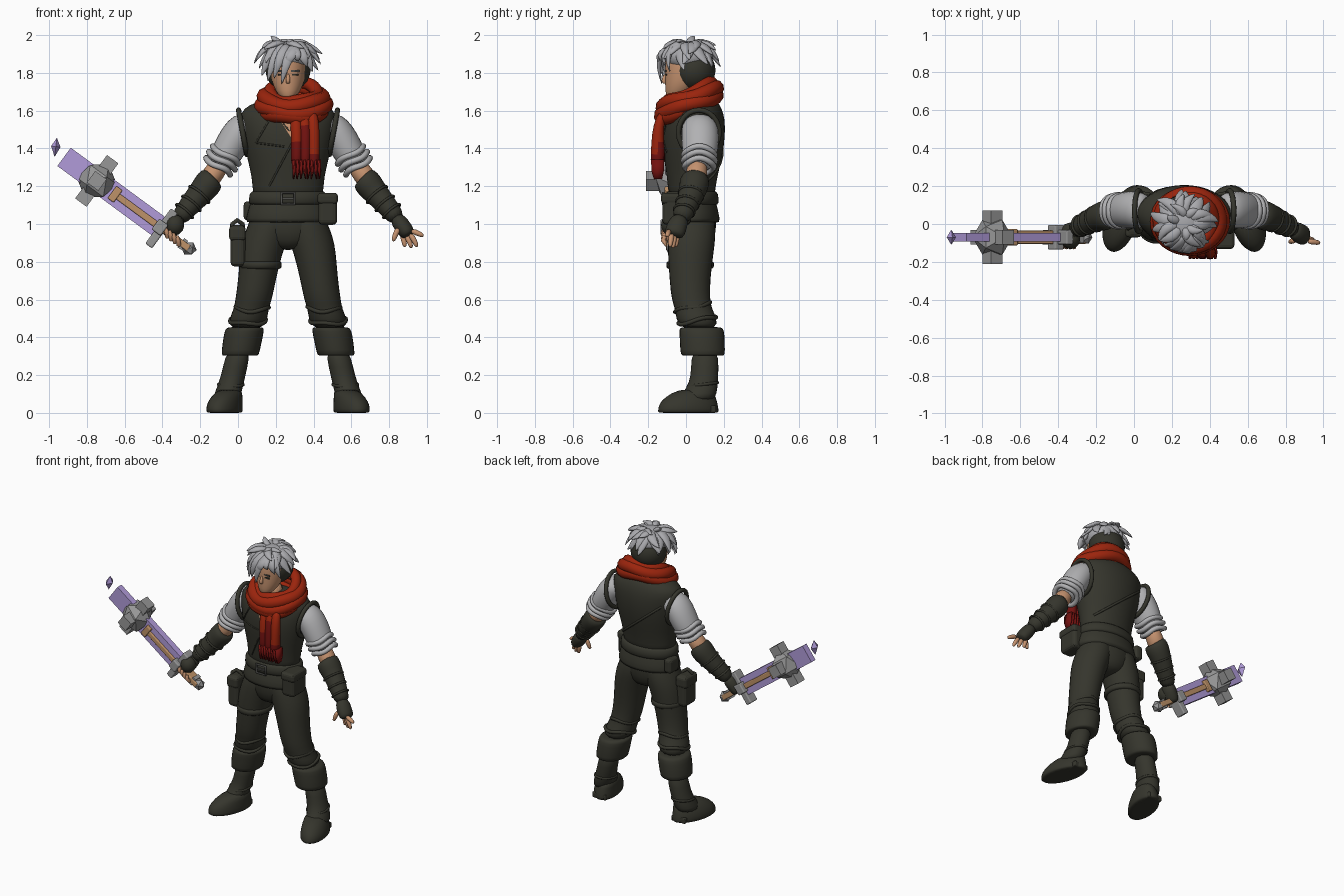
import bpy, bmesh, math, random
from math import sin, cos, pi
from mathutils import Vector, Matrix
from mathutils.bvhtree import BVHTree

if "Cube" in bpy.data.objects:
    bpy.data.objects.remove(bpy.data.objects["Cube"])
random.seed(4)
CX = 0.265  # body centre line


def material(name, r, g, b):
    m = bpy.data.materials.new(name)
    m.use_nodes = True
    m.diffuse_color = (r, g, b, 1)
    m.node_tree.nodes["Principled BSDF"].inputs["Base Color"].default_value = (r, g, b, 1)
    return m


OLIVE = material("dark olive cloth", .036, .036, .026)
SKIN = material("skin", .56, .29, .16)
SHIRT = material("light grey shirt", .44, .44, .45)
HAIR = material("silver hair", .40, .40, .42)
RED = material("red wool", .33, .018, .004)
DARKRED = material("dark red wool", .17, .006, .005)
PURPLE = material("purple blade", .44, .33, .70)
BROWN = material("tan wood", .52, .29, .14)
STONE = material("stone grey", .31, .31, .31)
IRON = material("dark iron", .075, .075, .07)


def finish(bm, name, mat, smooth=True):
    bmesh.ops.recalc_face_normals(bm, faces=bm.faces)
    me = bpy.data.meshes.new(name)
    bm.to_mesh(me)
    bm.free()
    me.materials.append(mat)
    for p in me.polygons:
        p.use_smooth = smooth
    ob = bpy.data.objects.new(name, me)
    bpy.context.collection.objects.link(ob)
    return ob


def tube(name, mat, pts, s=1, n=14, ref=(0, 1, 0), flat=False, subdiv=1):
    """Loft ellipses (offset from centre line, y, z, rx, ry) along a path."""
    bm = bmesh.new()
    ref = Vector(ref)
    cen = [Vector((CX + s * p[0], p[1], p[2])) for p in pts]
    rings = []
    for i, p in enumerate(pts):
        t = (cen[min(i + 1, len(pts) - 1)] - cen[max(i - 1, 0)]).normalized()
        if flat:
            t = Vector((0, 0, 1))
        u = ref.cross(t).normalized()
        v = t.cross(u)
        rings.append([bm.verts.new(cen[i] + u * p[3] * cos(a) + v * p[4] * sin(a))
                      for a in (2 * pi * k / n for k in range(n))])
    for a, b in zip(rings, rings[1:]):
        for k in range(n):
            bm.faces.new((a[k], a[(k + 1) % n], b[(k + 1) % n], b[k]))
    bm.faces.new(rings[0])
    bm.faces.new(rings[-1])
    ob = finish(bm, name, mat)
    if subdiv:
        ob.modifiers.new("Smooth", 'SUBSURF').levels = subdiv
        ob.modifiers["Smooth"].render_levels = subdiv
    return ob


def box(name, mat, c, size, bevel=0, M=Matrix()):
    bm = bmesh.new()
    bmesh.ops.create_cube(bm, size=1, matrix=M @ Matrix.Translation(c) @ Matrix.Diagonal((*size, 1)))
    ob = finish(bm, name, mat, False)
    if bevel:
        b = ob.modifiers.new("Bevel", 'BEVEL')
        b.width, b.segments = bevel, 3


def ball(name, mat, c, r, M=Matrix(), sub=3, smooth=True):
    bm = bmesh.new()
    bmesh.ops.create_icosphere(bm, subdivisions=sub, radius=1,
                               matrix=M @ Matrix.Translation(c) @ Matrix.Diagonal((*r, 1)))
    finish(bm, name, mat, smooth)


def cord(name, mat, pts, r, loop=False):
    cu = bpy.data.curves.new(name, 'CURVE')
    cu.dimensions, cu.bevel_depth, cu.bevel_resolution = '3D', r, 3
    sp = cu.splines.new('POLY')
    sp.points.add(len(pts) - 1)
    for q, p in zip(sp.points, pts):
        q.co = (*p, 1)
    sp.use_cyclic_u, sp.use_smooth = loop, True
    cu.materials.append(mat)
    bpy.context.collection.objects.link(bpy.data.objects.new(name, cu))


def ellipse(c, rx, ry, slope=0, wobble=0, n=32):
    return [(c[0] + rx * cos(a), c[1] + ry * sin(a), c[2] + slope * sin(a) + wobble * sin(3 * a + c[2] * 40))
            for a in (2 * pi * k / n for k in range(n))]


# Torso: trousers seat, vest, jacket hem and belt
tube("trouser_seat", OLIVE, [(0, .03, .86, .06, .08), (0, .03, .91, .17, .122), (0, .03, 1.0, .215, .14),
                             (0, .03, 1.14, .2, .125)], flat=True)
vest = tube("vest", OLIVE, [(0, .03, 1.1, .195, .125), (0, .03, 1.2, .185, .125), (0, .035, 1.3, .205, .145),
                            (0, .04, 1.42, .235, .165), (0, .045, 1.52, .25, .165), (0, .055, 1.59, .258, .145),
                            (0, .06, 1.63, .21, .12), (0, .06, 1.66, .13, .1)], n=24, flat=True)
tube("jacket_hem", OLIVE, [(0, .03, 1.0, .225, .15), (0, .03, 1.02, .228, .152), (0, .03, 1.1, .205, .135),
                           (0, .03, 1.15, .19, .12)], n=24, flat=True)
tube("belt", OLIVE, [(0, .03, z, .2 + e, .135 + e) for z, e in ((1.1, 0), (1.105, .012), (1.17, .006), (1.175, -.01))],
     n=24, flat=True)
cord("buckle", IRON, [(CX + a * .035, -.12, 1.135 + b * .03) for a, b in ((-1, -1), (1, -1), (1, 1), (-1, 1))], .008, True)
box("buckle_prong", IRON, (CX, -.12, 1.135), (.06, .012, .01))

# Vest details laid on its surface
bpy.context.view_layer.update()
tree = BVHTree.FromObject(vest, bpy.context.evaluated_depsgraph_get())


def on_vest(d, z, side=-1, lift=.004):
    return tree.ray_cast(Vector((CX + d, side, z)), Vector((0, -side, 0)))[0] + Vector((0, side * lift, 0))


def seam(name, a, b, side=-1, r=.005):
    cord(name, OLIVE, [on_vest(a[0] + (b[0] - a[0]) * k / 8, a[1] + (b[1] - a[1]) * k / 8, side, 0) for k in range(9)], r)


seam("front_closure", (.07, 1.52), (-.1, 1.2))
seam("lapel_edge", (-.04, 1.55), (.1, 1.38))
seam("lapel_outer_edge", (-.1, 1.55), (-.17, 1.43))
seam("lapel_lower_edge", (-.17, 1.43), (-.02, 1.41))
seam("back_strap", (-.18, 1.5), (.16, 1.22), 1, .008)
bm = bmesh.new()
bm.faces.new([bm.verts.new(on_vest(d, z, lift=.009)) for d, z in ((-.05, 1.56), (.018, 1.455), (.045, 1.51), (.06, 1.56))])
finish(bm, "open_collar_skin", SKIN)

for s, side in ((-1, "right"), (1, "left")):
    # Legs, turned-up cuffs and boots
    tube(side + "_trouser_leg", OLIVE, [(.08, .03, 1.09, .1, .11), (.095, .03, 1.0, .118, .13), (.117, .03, .93, .125, .13),
         (.142, .025, .85, .115, .125), (.165, .02, .7, .102, .11), (.182, .025, .6, .1, .105), (.195, .04, .55, .094, .1),
         (.21, .055, .5, .105, .112), (.222, .07, .44, .09, .1)], s, flat=True)
    for z, d, y, r in ((.49, .212, .06, .095), (.56, .19, .035, .088)):
        cord(side + "_trouser_fold", OLIVE, ellipse((CX + s * d, y, z), r, r + .005, .02, .006), .011, True)
    tube(side + "_trouser_cuff", OLIVE, [(.222, .08, .455, .085, .1), (.228, .08, .45, .105, .12), (.235, .085, .42, .108, .123),
         (.252, .088, .32, .104, .122), (.255, .09, .3, .1, .118), (.255, .09, .305, .06, .07)], s, flat=True)
    tube(side + "_boot_shaft", OLIVE, [(.26, .1, .34, .066, .074), (.28, .1, .24, .066, .074), (.3, .095, .16, .068, .077),
         (.32, .07, .1, .074, .095), (.33, .05, .06, .07, .1)], s, flat=True)
    foot = tube(side + "_boot_foot", OLIVE, [(.339, .012, .0, .08, .155), (.339, .012, .002, .091, .164), (.339, .012, .04, .092, .16),
                (.332, .02, .08, .08, .14), (.315, .055, .13, .062, .09)], s, 20, flat=True)
    box(side + "_boot_heel", OLIVE, (CX + s * .312, .11, .02), (.11, .1, .04), .01)
    for v in foot.data.vertices:
        v.co.x -= s * v.co.y * .22
    cord(side + "_boot_strap", OLIVE, ellipse((CX + s * .303, .09, .15), .066, .078, .01), .008, True)
    # Arms
    tube(side + "_shirt_sleeve", SHIRT, [(.19, .07, 1.54, .06, .08), (.235, .072, 1.515, .085, .098), (.27, .075, 1.47, .09, .102),
         (.305, .075, 1.41, .088, .1), (.345, .07, 1.34, .082, .09), (.375, .062, 1.295, .06, .07)], s)
    for d, z, r in ((.33, 1.365, .082), (.35, 1.335, .083), (.37, 1.305, .077)):
        t = Vector((s * .5, 0, -.85)).to_track_quat('Z', 'Y').to_matrix()
        c = Vector((CX + s * d, .07, z))
        cord(side + "_rolled_sleeve", SHIRT, [c + t @ Vector(p) for p in ellipse((0, 0, 0), r, r, 0, .006)], .016, True)
    cord(side + "_armhole_edge", OLIVE, [(CX + s * (.24 + .022 * sin(a)), .068 + .108 * cos(a), 1.485 + .118 * sin(a))
                                       for a in (2 * pi * k / 24 for k in range(24))], .014, True)
    tube(side + "_elbow", SKIN, [(.35, .065, 1.33, .055, .055), (.4, .055, 1.26, .057, .06), (.44, .04, 1.2, .055, .055)], s)
    tube(side + "_gauntlet", OLIVE, [(.395, .05, 1.25, .05, .055), (.402, .05, 1.245, .073, .078), (.43, .042, 1.205, .077, .082),
         (.455, .035, 1.175, .07, .072), (.49, .02, 1.135, .064, .067), (.545, -.01, 1.07, .054, .057),
         (.585, -.03, 1.02, .045, .05)], s)
    for f in (.25, .6, .9):
        c = Vector((CX + s * (.44 + .12 * f), .04 - .055 * f, 1.19 - .135 * f))
        t = Vector((s * .62, -.2, -.75)).to_track_quat('Z', 'Y').to_matrix()
        cord(side + "_gauntlet_wrap", OLIVE, [c + t @ Vector(p) for p in ellipse((0, 0, 0), .069 - .017 * f, .071 - .017 * f)], .007, True)
    tube(side + "_palm", OLIVE, [(.57, -.025, 1.04, .04, .045), (.6, -.045, .995, .046, .055), (.63, -.06, .955, .044, .056),
                                 (.642, -.065, .935, .03, .045)], s)
    # Eyes and brows
    box(side + "_eye", OLIVE, (CX + s * .037, -.104, 1.79), (.034, .008, .01))
    box(side + "_brow", IRON, (CX + s * .038, -.106, 1.81), (.045, .008, .008))

# Fingers: spread on the left, wrapped round the grip on the right
for d, y, z, dx, dz in ((.65, -.09, .965, .07, -.03), (.645, -.075, .95, .04, -.075), (.625, -.06, .945, .03, -.075),
                        (.605, -.045, .945, .015, -.07), (.585, -.085, .98, -.03, -.075)):
    tube("left_finger", SKIN, [(d, y, z, .017, .017), (d + dx * .6, y - .006, z + dz * .5, .016, .016),
                               (d + dx, y - .01, z + dz, .011, .011)], 1, 8)
ball("right_fist", OLIVE, (-.335, -.08, .995), (.05, .052, .055))
for k in range(4):
    x, z = -.385 + k * .02, .975 - k * .014
    cord("right_finger", SKIN, [(x, -.112, z), (x + .008, -.122, z - .02), (x + .012, -.1, z - .045)], .012)

# Head and neck
tube("neck", SKIN, [(0, .04, 1.55, .07, .07), (0, .02, 1.72, .06, .065)], flat=True)
tube("head", SKIN, [(0, -.065, 1.658, .025, .028), (0, -.05, 1.68, .052, .058), (0, -.02, 1.735, .082, .092), (0, .0, 1.79, .094, .112),
                    (0, .01, 1.87, .1, .125), (0, .01, 1.94, .08, .1)], n=20, flat=True)
tube("nose", SKIN, [(0, -.108, 1.8, .008, .008), (0, -.122, 1.753, .014, .015), (0, -.11, 1.742, .01, .01)], n=8, flat=True)
box("mouth", IRON, (CX, -.1, 1.712), (.035, .008, .004))

# Hair: dark undercut, silver cap, swept spikes and a side-swept fringe
ball("undercut_hair", OLIVE, (CX, .042, 1.815), (.12, .115, .115))
ball("hair_cap", HAIR, (CX, .012, 1.888), (.12, .13, .082))


def lock(az, r, z_tip, w, lift, swirl):
    c, s_ = cos(az), sin(az)
    path = [(.02, 1.945, .012, w * .6, 0), (r * .55, 1.945 + lift, .02, w, 0), (r * .85, (1.93 + z_tip) / 2 + lift, .015, w * .75, swirl),
            (r, z_tip, .001, .001, swirl * 2.5)]
    tube("hair_lock", HAIR, [(c * q - s_ * e, .01 + s_ * q + c * e, z, a, b) for q, z, a, b, e in path], 1, 8, ref=(-s_, c, 0))


for count, r, z, w, lift in ((15, .168, 1.83, .04, .0), (10, .178, 1.88, .038, .01), (7, .155, 1.94, .033, .018), (5, .1, 1.985, .028, .02)):
    for k in range(count):
        az = 2 * pi * (k + random.uniform(-.35, .35)) / count + r * 20
        if z > 1.9 or sin(az) > -.75:
            lock(az, r * random.uniform(.88, 1.05), z + random.uniform(-.035, .025), w, lift, random.uniform(-.03, .03))
for a, b, z in ((0, -.075, 1.765), (.04, -.035, 1.735), (-.02, -.11, 1.75), (.05, -.01, 1.83), (-.05, -.14, 1.78), (.03, .055, 1.86),
                (.05, .1, 1.83), (.06, .13, 1.80)):
    y = -.15 * math.sqrt(1 - (b / .17) ** 2)
    tube("fringe_lock", HAIR, [(a, -.06, 1.955, .015, .02), (a * .6 + b * .4, y * .96, 1.905, .018, .034),
                               (a * .2 + b * .8, y, (1.9 + z) / 2, .012, .022), (b, y * .86, z, .001, .001)], 1, 8, ref=(1, 0, 0))

# Scarf: stacked loops, hanging tail and fringe
for rx, ry, z, y, r, sl in ((.125, .118, 1.695, .02, .034, .05), (.155, .14, 1.67, .02, .042, .045), (.172, .145, 1.63, .015, .04, .045),
                            (.15, .13, 1.6, .0, .04, .035)):
    cord("scarf_loop", RED, ellipse((CX + .03, y, z), rx, ry, sl, .008), r, True)
for k in range(3):
    d = .035 + k * .045
    tail = tube("scarf_tail", RED, [(d, -.12, 1.6, .03, .022), (d + .01, -.147, 1.52, .033, .03), (d + .012, -.15, 1.43, .033, .036),
                (d + .012, -.148, 1.37, .033, .04), (d + .01, -.145 - .006 * k, 1.3, .033, .036)], n=10)
    tail.data.materials.append(DARKRED)
    for p in tail.data.polygons:
        p.material_index = int(p.center.z < 1.4 or (k == 1 and p.center.z < 1.48))
for k in range(8):
    d = .03 + k * .019
    tube("scarf_fringe", DARKRED, [(d, -.15, 1.34, .011, .04), (d + .003, -.15, 1.28, .01, .038),
                                   (d + random.uniform(-.004, .008), -.148, 1.238, .004, .025)], n=6, subdiv=0)

# Pouches, holster and thigh strap
box("left_hip_pouch", OLIVE, (.475, -.05, 1.075), (.1, .15, .16), .025)
box("left_pouch_flap", OLIVE, (.475, -.052, 1.135), (.11, .16, .06), .02)
box("right_hip_pouch", OLIVE, (.06, .08, 1.07), (.06, .1, .1), .02)
box("thigh_holster", OLIVE, (-.0, .0, .885), (.08, .13, .22), .025)
box("holster_flap", OLIVE, (-.003, .0, .95), (.088, .14, .08), .02)
cord("holster_hanger", OLIVE, [(-.03, -.03, .95), (-.03, -.02, 1.0), (-.005, -.01, 1.02), (.025, 0, 1.0), (.03, .01, .94)], .012)
tube("thigh_strap", OLIVE, [(.147, .022, z, .115 + e, .128 + e) for z, e in ((.76, -.01), (.765, .002), (.8, .004), (.805, -.01))], -1, flat=True)

# Sword, built along its own x axis from pommel to tip
S = Matrix.Translation((-.26, -.07, .87)) @ Matrix.Rotation(math.radians(216.3), 4, 'Y')
box("sword_blade", PURPLE, (.5, 0, 0), (.64, .045, .12), 0, S)
box("sword_grip", BROWN, (.25, 0, 0), (.5, .07, .035), .006, S)
box("grip_collar", BROWN, (.485, 0, 0), (.04, .085, .08), .006, S)
ball("sword_pommel", STONE, (0, 0, 0), (.042, .04, .04), S, 1, False)
box("pommel_collar", STONE, (.04, 0, 0), (.025, .06, .06), 0, S)
box("sword_guard", STONE, (.18, 0, 0), (.045, .075, .23), .008, S)
box("guard_block", STONE, (.19, 0, 0), (.06, .13, .07), .008, S)
ball("guard_stone", STONE, (.605, 0, 0), (.108, .108, .108), S, 1, False)
for axis in ((0, 1, 0), (0, 0, 1)):
    for sg in (-1, 1):
        box("stone_stud", STONE, Vector((.605, 0, 0)) + Vector(axis) * sg * .105, (.075, .075, .075), 0, S)
shard = Matrix.Translation((-.965, -.07, 1.405)) @ Matrix.Rotation(.12, 4, 'Y')
tube("tip_shard", PURPLE, [(p.x - CX, p.y, p.z, r, r * 1.6) for p, r in ((shard @ Vector((0, 0, h)), r) for h, r in
     ((-.048, .001), (.005, .025), (.05, .001)))], n=4, subdiv=0).data.shade_flat()
